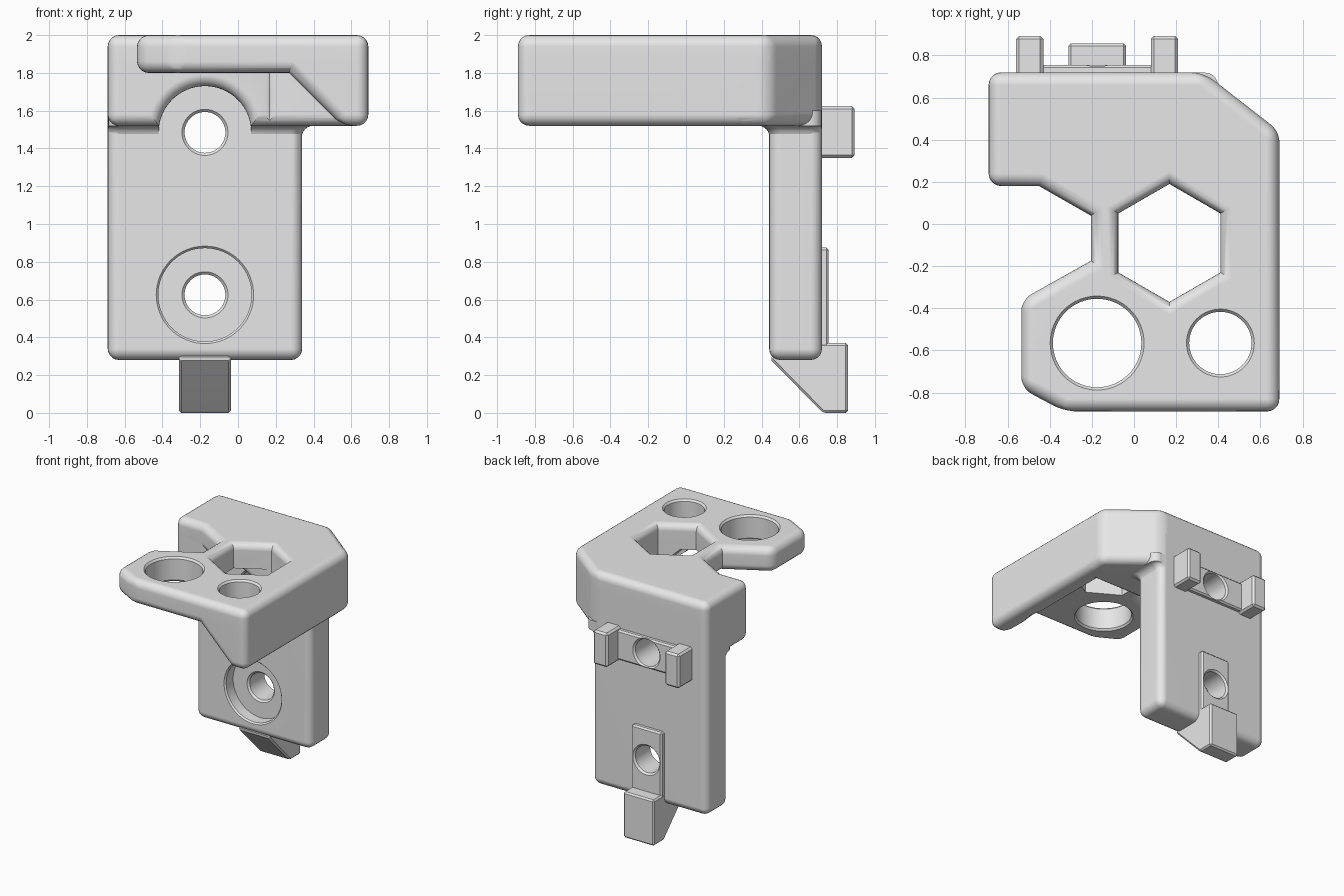
import bpy, bmesh, math

default = bpy.data.objects.get("Cube")
if default:
    bpy.data.objects.remove(default)

grey = bpy.data.materials.new("light_grey")
grey.use_nodes = True
grey.diffuse_color = (0.8, 0.8, 0.8, 1)
grey.node_tree.nodes["Principled BSDF"].inputs["Base Color"].default_value = (0.8, 0.8, 0.8, 1)

ROUND = 0.06   # main edge radius
BOLT_X = -0.175
BOLT_Z = (1.485, 0.625)


def loft(name, loops, bevel=0, segments=5):
    """Skin a stack of equal-length loops, cap the ends and round convex edges."""
    bm = bmesh.new()
    rings = [[bm.verts.new(p) for p in loop] for loop in loops]
    for low, high in zip(rings, rings[1:]):
        for i in range(len(low)):
            j = (i + 1) % len(low)
            bm.faces.new((low[i], low[j], high[j], high[i]))
    bm.faces.new(rings[0])
    bm.faces.new(rings[-1])
    bmesh.ops.recalc_face_normals(bm, faces=bm.faces[:])
    bm.normal_update()
    if bevel:
        edges = [e for e in bm.edges if e.is_convex]
        bmesh.ops.bevel(bm, geom=edges, offset=bevel, segments=segments,
                        profile=0.5, affect='EDGES', clamp_overlap=False)
    mesh = bpy.data.meshes.new(name)
    bm.to_mesh(mesh)
    bm.free()
    mesh.materials.append(grey)
    ob = bpy.data.objects.new(name, mesh)
    bpy.context.collection.objects.link(ob)
    return ob


def slab(name, outline, z0, z1, bevel=0, segments=5):
    return loft(name, [[(x, y, z) for x, y in outline] for z in (z0, z1)], bevel, segments)


def box(name, x0, x1, y0, y1, z0, z1, bevel=0, segments=5):
    return slab(name, [(x0, y0), (x1, y0), (x1, y1), (x0, y1)], z0, z1, bevel, segments)


def turned(name, a, b, rings, axis, sides=64):
    """Stack of regular polygons (radius, depth) around a z or y axis."""
    loops = []
    for r, d in rings:
        loop = []
        for k in range(sides):
            t = math.pi / 2 + math.tau * k / sides
            u, v = a + r * math.cos(t), b + r * math.sin(t)
            loop.append((u, v, d) if axis == 'z' else (u, d, v))
        loops.append(loop)
    return loft(name, loops)


def combine(target, other, operation):
    mod = target.modifiers.new("combine", 'BOOLEAN')
    mod.operation, mod.solver, mod.object = operation, 'EXACT', other
    bpy.context.view_layer.update()
    graph = bpy.context.evaluated_depsgraph_get()
    mesh = bpy.data.meshes.new_from_object(target.evaluated_get(graph))
    target.modifiers.clear()
    target.data = mesh
    bpy.data.objects.remove(other)


def quarter(steps=6):
    """(sideways, forward) steps of a unit quarter-round flare."""
    angles = [math.pi / 2 * i / steps for i in range(steps + 1)]
    return [(1 - math.cos(t), math.sin(t)) for t in angles]


# Upright mounting plate
body = box("bracket_body", -0.69, 0.34, 0.44, 0.72, 0.28, 1.85, ROUND)

# Shelf with a side notch
shelf_outline = [(0.69, -0.89), (0.69, 0.44), (0.33, 0.72), (-0.69, 0.72), (-0.69, 0.18),
                 (-0.45, 0.18), (-0.205, 0.04), (-0.205, -0.175), (-0.535, -0.36),
                 (-0.535, -0.78), (-0.33, -0.89)]
shelf = slab("shelf", shelf_outline, 1.8, 2.0, ROUND)

# Deep block along the back of the shelf
block_outline = [(0.69, 0.18)] + shelf_outline[1:5]
block = slab("rear_block", block_outline, 1.52, 1.93, ROUND)

# Sloped stiffening rail under the left edge
rail_profile = [(0.69, 1.93), (0.14, 1.93), (0.55, 1.52), (0.69, 1.52)]
rail = loft("side_rail", [[(x, y, z) for x, z in rail_profile] for y in (-0.89, 0.35)], ROUND)


# Concave fillet where the plate meets the block
def collar_loop(d, z):
    x0, x1, y0, y1 = -0.688, 0.338 + d, 0.442 - d, 0.718
    corners = [(x0 + ROUND, y0 + ROUND, 2), (x1 - ROUND, y0 + ROUND, 3),
               (x1 - ROUND, y1 - ROUND, 0), (x0 + ROUND, y1 - ROUND, 1)]
    loop = []
    for cx, cy, q in corners:
        for i in range(6):
            t = math.pi / 2 * (q + i / 5)
            loop.append((cx + ROUND * math.cos(t), cy + ROUND * math.sin(t), z))
    return loop


collar = loft("collar", [collar_loop(ROUND * s, 1.46 + ROUND * f) for s, f in quarter()]
              + [collar_loop(ROUND, 1.6)])

# Raised locating pads on the back
upper_pad = box("upper_pad", -0.5, 0.15, 0.65, 0.755, 1.365, 1.605, 0.012, 1)
lower_pad = box("lower_pad", -0.31, -0.04, 0.65, 0.755, 0.32, 0.875, 0.012, 1)

for part in (shelf, block, rail, collar, upper_pad, lower_pad):
    combine(body, part, 'UNION')

# Hexagonal opening with a rounded rim
hex_r, flare = 0.28, 0.06
hex_rings = ([(hex_r, 1.3)] + [(hex_r + flare * s, 1.945 + 0.055 * f) for s, f in quarter()]
             + [(hex_r + flare, 2.1)])
cutters = [turned("hex_cutter", 0.168, -0.09, hex_rings, 'z', 6)]

# Round tool holes with chamfered rims
for x, r, bottom in ((-0.175, 0.21, 1.8), (0.41, 0.148, 1.3)):
    wide = r + 0.013
    rings = [(wide, 2.1), (wide, 2.0), (r, 1.985), (r, bottom + 0.015), (wide, bottom), (wide, 1.2)]
    cutters.append(turned("hole_cutter", x, -0.565, rings, 'z'))

# Screw head clearance: upper one sweeps through the block, lower one is sunk in the plate
upper_rings = ([(0.245, 0.442)] + [(0.245 + ROUND * s, 0.24 - ROUND * f) for s, f in quarter()]
               + [(0.305, 0.0)])
lower_rings = [(0.258, 0.3), (0.258, 0.44), (0.247, 0.452), (0.247, 0.54)]
cutters.append(turned("upper_sink", BOLT_X, BOLT_Z[0], upper_rings, 'y'))
cutters.append(turned("lower_sink", BOLT_X, BOLT_Z[1], lower_rings, 'y'))

# Screw holes
for z, seat in zip(BOLT_Z, (0.442, 0.54)):
    rings = [(0.122, 0.2), (0.122, seat), (0.108, seat + 0.014),
             (0.108, 0.741), (0.122, 0.755), (0.122, 0.95)]
    cutters.append(turned("screw_cutter", BOLT_X, z, rings, 'y'))

for cutter in cutters:
    combine(body, cutter, 'DIFFERENCE')

# Back tabs
parts = [body]
for side, name in ((-1, "right_tab"), (1, "left_tab")):
    cx = BOLT_X + side * 0.32
    parts.append(box(name, cx - 0.065, cx + 0.065, 0.68, 0.893, 1.35, 1.625, 0.015, 1))

# Bottom hook
hook_profile = [(0.445, 0.285), (0.725, 0.0), (0.857, 0.0), (0.857, 0.37), (0.5, 0.37)]
parts.append(loft("bottom_hook", [[(x, y, z) for y, z in hook_profile] for x in (-0.312, -0.038)],
                  0.012, 1))

for ob in parts:
    bpy.ops.object.select_all(action='DESELECT')
    ob.select_set(True)
    bpy.context.view_layer.objects.active = ob
    bpy.ops.object.shade_smooth_by_angle(angle=math.radians(30))
    weighted = ob.modifiers.new("even_shading", 'WEIGHTED_NORMAL')
    weighted.keep_sharp = True
